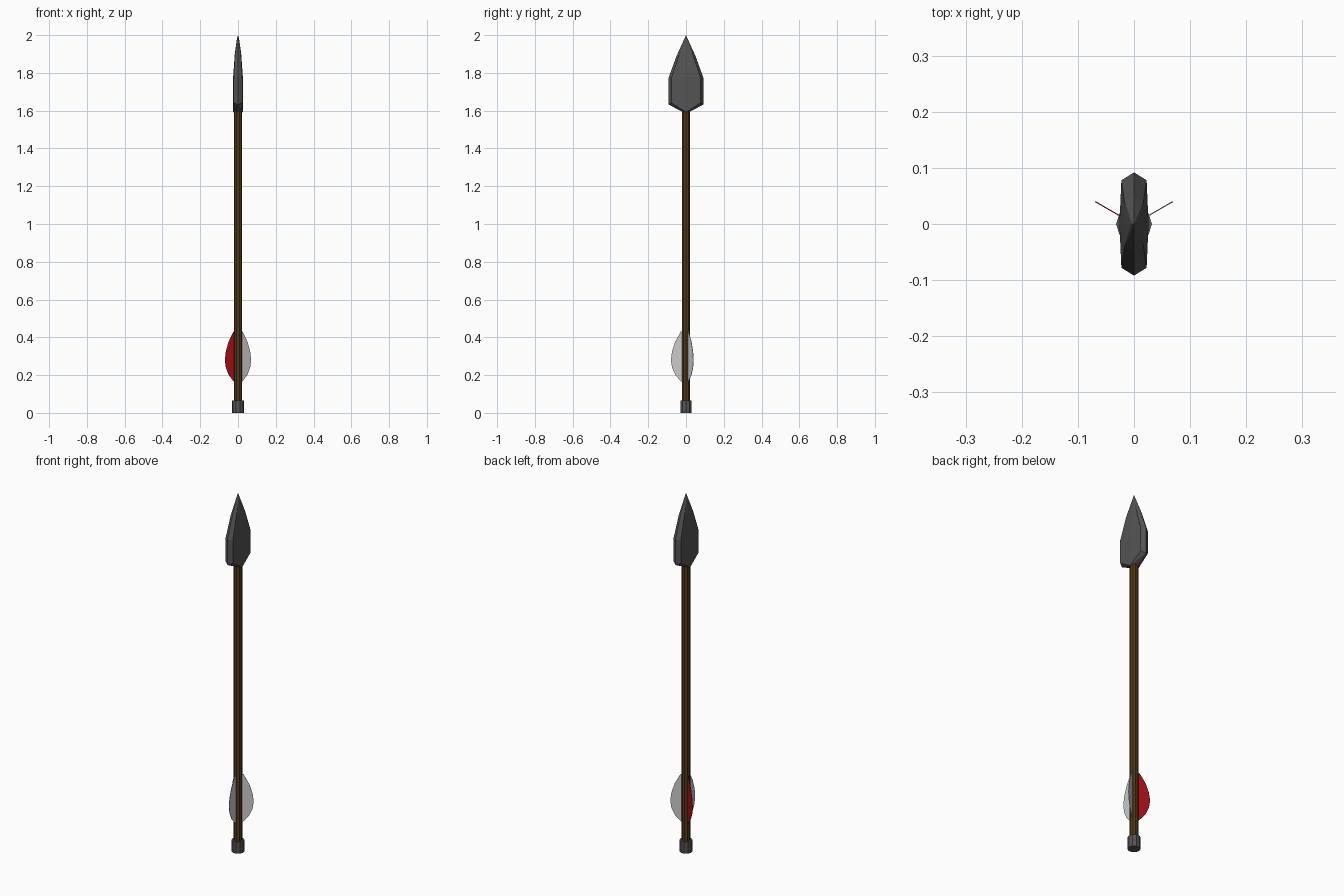
import bpy, bmesh
from math import radians
from mathutils import Matrix

if "Cube" in bpy.data.objects:
    bpy.data.objects.remove(bpy.data.objects["Cube"])


def material(name, rgb):
    m = bpy.data.materials.new(name)
    m.diffuse_color = (*rgb, 1)
    m.use_nodes = True
    m.node_tree.nodes["Principled BSDF"].inputs["Base Color"].default_value = m.diffuse_color
    return m


def add_object(name, bm, mat):
    bmesh.ops.recalc_face_normals(bm, faces=bm.faces)
    mesh = bpy.data.meshes.new(name)
    bm.to_mesh(mesh)
    bm.free()
    mesh.materials.append(mat)
    ob = bpy.data.objects.new(name, mesh)
    bpy.context.collection.objects.link(ob)
    return ob


def rod(name, sides, radius, z0, z1, mat):
    bm = bmesh.new()
    bmesh.ops.create_cone(bm, cap_ends=True, segments=sides, radius1=radius,
                          radius2=radius, depth=z1 - z0,
                          matrix=Matrix.Translation((0, 0, (z0 + z1) / 2))
                          @ Matrix.Rotation(radians(90), 4, 'Z'))
    return add_object(name, bm, mat)


dark = material("dark_metal", (0.09, 0.09, 0.09))
wood = material("wood", (0.085, 0.04, 0.008))
red = material("red_feather", (0.35, 0.004, 0.008))
pale = material("pale_feather", (0.55, 0.55, 0.55))

# Shaft and end cap
rod("shaft", 10, 0.022, 0.05, 1.62, wood)
rod("end_cap", 10, 0.032, 0.0, 0.065, dark)

# Arrowhead: convex bevelled blade, hull of a mirrored rim and face outline
rim = [(0, 0, 2.0), (0, 0.05, 1.89), (0, 0.092, 1.775), (0, 0.092, 1.632), (0, 0, 1.585)]
face = [(0.005, 0, 1.985), (0.017, 0, 1.90), (0.017, 0.04, 1.885), (0.026, 0, 1.775),
        (0.0225, 0.078, 1.77), (0.0225, 0.078, 1.642), (0.026, 0, 1.592)]
points = {(sx * x, sy * y, z) for x, y, z in rim + face for sx in (1, -1) for sy in (1, -1)}
bm = bmesh.new()
for p in sorted(points):
    bm.verts.new(p)
bmesh.ops.convex_hull(bm, input=bm.verts)
add_object("arrowhead", bm, dark)

# Three feathers around the shaft, one of them red
outline = [(0.015, 0.165), (0.025, 0.165), (0.056, 0.20), (0.074, 0.24), (0.08, 0.28),
           (0.074, 0.325), (0.058, 0.375), (0.028, 0.43), (0.015, 0.43)]
for name, angle, mat in (("feather_right", 30, pale), ("feather_left", 150, red),
                         ("feather_front", 270, pale)):
    bm = bmesh.new()
    plate = bm.faces.new([bm.verts.new((r, -0.001, z)) for r, z in outline])
    ext = bmesh.ops.extrude_face_region(bm, geom=[plate], use_keep_orig=True)
    bmesh.ops.translate(bm, vec=(0, 0.002, 0),
                        verts=[v for v in ext["geom"] if isinstance(v, bmesh.types.BMVert)])
    bm.transform(Matrix.Rotation(radians(angle), 4, 'Z'))
    add_object(name, bm, mat)
